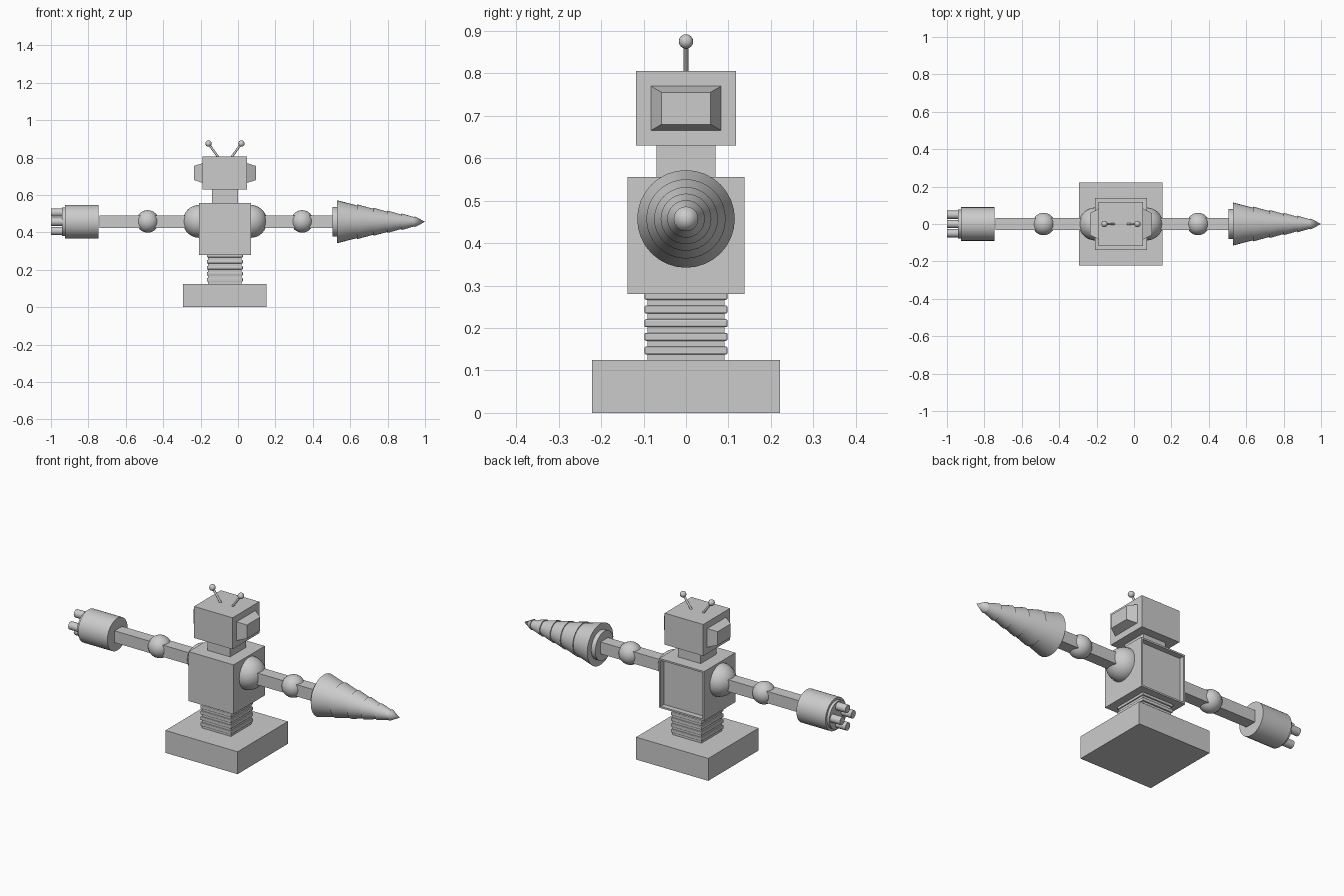
import bpy, bmesh, math
from mathutils import Vector

if "Cube" in bpy.data.objects:
    bpy.data.objects.remove(bpy.data.objects["Cube"])

CX, AZ = -0.07, 0.457          # body centre line, arm axis height

grey = bpy.data.materials.new("light_grey")
grey.diffuse_color = (0.6, 0.6, 0.6, 1)
grey.use_nodes = True
grey.node_tree.nodes["Principled BSDF"].inputs["Base Color"].default_value = grey.diffuse_color


def finish(name, bm, smooth=False):
    bmesh.ops.recalc_face_normals(bm, faces=bm.faces)
    me = bpy.data.meshes.new(name)
    bm.to_mesh(me)
    bm.free()
    me.materials.append(grey)
    ob = bpy.data.objects.new(name, me)
    bpy.context.collection.objects.link(ob)
    if smooth:
        bpy.ops.object.select_all(action='DESELECT')
        ob.select_set(True)
        bpy.context.view_layer.objects.active = ob
        bpy.ops.object.shade_smooth_by_angle(angle=math.radians(35))
    return ob


def box_bm(x0, x1, y, z0, z1):
    bm = bmesh.new()
    bmesh.ops.create_cube(bm, size=1)
    for v in bm.verts:
        v.co = ((x0 + x1) / 2 + v.co.x * (x1 - x0), v.co.y * 2 * y,
                (z0 + z1) / 2 + v.co.z * (z1 - z0))
    return bm


def box(name, *dims):
    return finish(name, box_bm(*dims))


def ball(name, x, z, r, seg=32):
    bm = bmesh.new()
    bmesh.ops.create_uvsphere(bm, u_segments=seg, v_segments=seg // 2, radius=r)
    bmesh.ops.translate(bm, verts=bm.verts, vec=(x, 0, z))
    return finish(name, bm, True)


def lathe_x(name, profile, y=0, z=AZ, seg=32):
    """Revolve (x, radius) points around an axis parallel to x."""
    bm = bmesh.new()
    rings = []
    for x, r in profile:
        if r == 0:
            rings.append([bm.verts.new((x, y, z))] * seg)
        else:
            rings.append([bm.verts.new((x, y + r * math.cos(2 * math.pi * i / seg),
                                        z + r * math.sin(2 * math.pi * i / seg)))
                          for i in range(seg)])
    for a, b in zip(rings, rings[1:]):
        for i in range(seg):
            j = (i + 1) % seg
            bm.faces.new(list(dict.fromkeys((a[i], a[j], b[j], b[i]))))
    return finish(name, bm, True)


# Base block
box("base", CX - 0.223, CX + 0.223, 0.222, 0, 0.125)

# Ribbed square waist
box("waist_core", CX - 0.09, CX + 0.09, 0.091, 0.125, 0.282)
for i in range(5):
    z = 0.147 + i * 0.0322
    bm = box_bm(CX - 0.096, CX + 0.096, 0.098, z - 0.0095, z + 0.0095)
    bmesh.ops.bevel(bm, geom=bm.edges[:], offset=0.004, segments=2,
                    profile=0.5, affect='EDGES')
    finish("waist_rib", bm)

# Torso with recessed back panel
bm = box_bm(CX - 0.139, CX + 0.139, 0.138, 0.28, 0.556)
bm.normal_update()
back = [f for f in bm.faces if f.normal.y > 0.9]
bmesh.ops.inset_region(bm, faces=back, thickness=0.013)
ext = bmesh.ops.extrude_face_region(bm, geom=back)
bmesh.ops.delete(bm, geom=back, context='FACES')
bmesh.ops.translate(bm, vec=(0, -0.03, 0),
                    verts=[g for g in ext["geom"] if isinstance(g, bmesh.types.BMVert)])
finish("torso", bm)

# Neck and head
box("neck", CX - 0.07, CX + 0.07, 0.07, 0.55, 0.635)
box("head", CX - 0.119, CX + 0.119, 0.118, 0.63, 0.806)

for s in (-1, 1):
    # Tapered ear block
    xs = sorted((CX + s * 0.11, CX + s * 0.166))
    bm = box_bm(xs[0], xs[1], 0.083, 0.665, 0.77)
    for v in bm.verts:
        if abs(v.co.x - CX) > 0.15:
            v.co.y *= 0.058 / 0.083
            v.co.z = 0.7175 + (v.co.z - 0.7175) * 0.72
        else:
            v.co.x = CX + s * 0.119
    finish("ear", bm)

    # Antenna rod and tip
    a, b = Vector((CX + s * 0.036, 0, 0.803)), Vector((CX + s * 0.088, 0, 0.875))
    bm = bmesh.new()
    bmesh.ops.create_cone(bm, cap_ends=True, segments=12, radius1=0.006,
                          radius2=0.006, depth=(b - a).length)
    bmesh.ops.rotate(bm, verts=bm.verts,
                     matrix=(b - a).to_track_quat('Z', 'Y').to_matrix())
    bmesh.ops.translate(bm, verts=bm.verts, vec=(a + b) / 2)
    finish("antenna_rod", bm, True)
    ball("antenna_tip", b.x, b.z, 0.017, 16)

    # Shoulder, elbow and square arm bar
    ball("shoulder", CX + s * 0.137, 0.459, 0.088)
    ball("elbow", CX + s * 0.413, 0.459, 0.06)
    ends = sorted((CX + s * 0.15, -0.74 if s < 0 else 0.51))
    box("arm", ends[0], ends[1], 0.033, 0.424, 0.49)

# Barrel hand with stepped front
lathe_x("hand", [(-0.745, 0), (-0.745, 0.09), (-0.925, 0.09), (-0.925, 0.077),
                 (-0.94, 0.077), (-0.94, 0)])
for i in range(4):
    t = math.pi / 2 * i
    lathe_x("hand_barrel", [(-0.93, 0), (-0.93, 0.022), (-1.0, 0.022), (-1.0, 0)],
            y=0.049 * math.cos(t), z=AZ + 0.049 * math.sin(t), seg=16)

# Drill: collar, overlapping tapered stages, pointed tip
stages = [0.53, 0.635, 0.725, 0.80, 0.875, 0.945]
profile = [(0.505, 0), (0.505, 0.08), (0.53, 0.08)]
for x0, x1 in zip(stages, stages[1:]):
    radius = lambda x: 0.115 - (x - 0.53) * 0.205
    profile += [(x0, radius(x0)), (x1, radius(x1) - 0.006)]
profile += [(0.945, 0.029), (1.0, 0)]
lathe_x("drill", profile)
